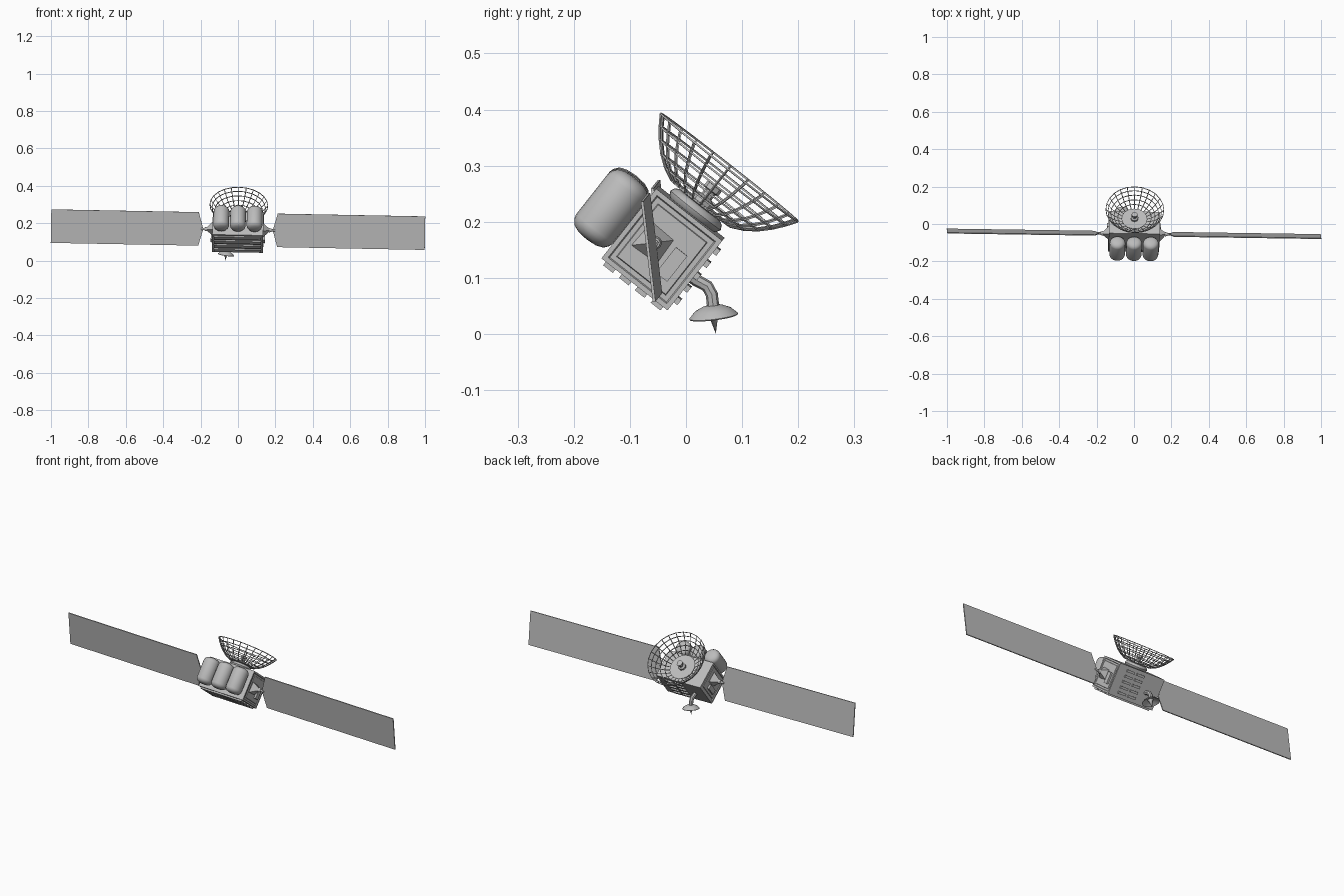
import bpy, bmesh, math
from mathutils import Matrix, Vector

cube = bpy.data.objects.get("Cube")
if cube:
    bpy.data.objects.remove(cube, do_unlink=True)

# One flat grey for the whole craft
grey = bpy.data.materials.new("plain grey")
grey.use_nodes = True
grey.diffuse_color = (0.5, 0.5, 0.5, 1)
bsdf = next(n for n in grey.node_tree.nodes if n.type == 'BSDF_PRINCIPLED')
bsdf.inputs["Base Color"].default_value = (0.5, 0.5, 0.5, 1)

# Craft frame: pitched forward and slightly rolled; local +z carries the big dish
CRAFT = (Matrix.Translation((0, -0.041, 0.153))
         @ Matrix.Rotation(math.radians(-38.2), 4, 'X')
         @ Matrix.Rotation(0.024, 4, 'Y'))
HINGE_Y, HINGE_Z = -0.017, 0.003
smooth_parts = []


def finish(name, bm, matrix=CRAFT, smooth=False):
    bmesh.ops.recalc_face_normals(bm, faces=bm.faces[:])
    mesh = bpy.data.meshes.new(name)
    bm.to_mesh(mesh)
    bm.free()
    mesh.materials.append(grey)
    obj = bpy.data.objects.new(name, mesh)
    obj.matrix_world = matrix
    bpy.context.collection.objects.link(obj)
    if smooth:
        smooth_parts.append(obj)
    return obj


def box(name, centre, half):
    bm = bmesh.new()
    bmesh.ops.create_cube(bm, size=2, matrix=Matrix.Translation(centre) @ Matrix.Diagonal((*half, 1)))
    return finish(name, bm)


def cone(name, matrix, r1, r2, depth, sides, smooth=False):
    bm = bmesh.new()
    bmesh.ops.create_cone(bm, cap_ends=True, segments=sides, radius1=r1, radius2=r2, depth=depth)
    return finish(name, bm, CRAFT @ matrix, smooth)


def lathe(name, profile, matrix, steps, smooth=True):
    """Revolve (radius, height) points around the z axis."""
    bm = bmesh.new()
    verts = [bm.verts.new((r, 0, z)) for r, z in profile]
    edges = [bm.edges.new(pair) for pair in zip(verts, verts[1:])]
    bmesh.ops.spin(bm, geom=verts + edges, cent=(0, 0, 0), axis=(0, 0, 1),
                   angle=2 * math.pi, steps=steps)
    bmesh.ops.remove_doubles(bm, verts=bm.verts[:], dist=1e-5)
    return finish(name, bm, matrix, smooth)


# Body with framed, recessed side faces
bm = bmesh.new()
bmesh.ops.create_cube(bm, size=2, matrix=Matrix.Diagonal((0.136, 0.075, 0.079, 1)))
bm.faces.ensure_lookup_table()
sides = [f for f in bm.faces if abs(f.normal.x) > 0.9]
for thickness, depth in ((0.012, 0), (0.003, -0.004), (0.012, 0), (0.002, 0.003)):
    bmesh.ops.inset_individual(bm, faces=sides, thickness=thickness, depth=depth)
finish("body", bm)

# Full-width ribs on the underside
for i in range(4):
    box(f"underside_rib_{i + 1}", (0, -0.054 + i * 0.036, -0.081), (0.126, 0.011, 0.006))

# Two columns of cooling slats on the rear face
for col, x in enumerate((0.005, 0.065)):
    for i in range(5):
        box(f"rear_slat_{col + 1}_{i + 1}", (x, 0.077, -0.056 + i * 0.028), (0.022, 0.006, 0.006))

# Three rounded tanks across the front
tank_profile = [(0, -0.070), (0.020, -0.068), (0.033, -0.063), (0.040, -0.054), (0.042, -0.046),
                (0.042, 0.046), (0.040, 0.054), (0.033, 0.063), (0.020, 0.068), (0, 0.070)]
for label, x in (("right", -0.089), ("middle", 0), ("left", 0.089)):
    lathe(f"{label}_tank", tank_profile, CRAFT @ Matrix.Translation((x, -0.117, 0)), 24)

# Side equipment, hinge and solar panel, mirrored left and right
for label, s in (("left", 1), ("right", -1)):
    hinge = Matrix.Translation((0, HINGE_Y, HINGE_Z))
    outward = Matrix.Rotation(s * math.pi / 2, 4, 'Y')
    box(f"{label}_side_box", (s * 0.136, 0.030, -0.010), (0.009, 0.013, 0.029))
    cone(f"{label}_hinge_pyramid",
         hinge @ Matrix.Translation((s * 0.150, 0, 0)) @ Matrix.Diagonal((1, 1, 1.25, 1))
         @ outward @ Matrix.Rotation(math.pi / 4, 4, 'Z'), 0.036, 0.006, 0.038, 4)
    cone(f"{label}_hinge_arm", hinge @ Matrix.Translation((s * 0.178, 0, 0)) @ outward,
         0.006, 0.006, 0.040, 12, True)
    cone(f"{label}_hinge_collar", hinge @ Matrix.Translation((s * 0.172, 0, 0)) @ outward,
         0.012, 0.009, 0.012, 12, True)
    # Panel outline with a pointed inner end
    bm = bmesh.new()
    outline = [(0.188, -0.008), (0.211, -0.090), (1.0, -0.090),
               (1.0, 0.090), (0.211, 0.090), (0.188, 0.008)]
    face = bm.faces.new([bm.verts.new((s * x, -0.0025, z)) for x, z in outline])
    out = bmesh.ops.extrude_face_region(bm, geom=[face])
    bmesh.ops.translate(bm, vec=(0, 0.005, 0),
                        verts=[v for v in out["geom"] if isinstance(v, bmesh.types.BMVert)])
    finish(f"{label}_solar_panel", bm, CRAFT @ hinge @ Matrix.Rotation(math.pi / 4, 4, 'X'))

# Main dish: rounded base, solid centre, open wire bowl and feed
dish = CRAFT @ Matrix.Translation((0, 0.004, 0))
lathe("dish_base", [(0, 0.077), (0.046, 0.077), (0.053, 0.081), (0.057, 0.089),
                    (0.053, 0.097), (0.046, 0.101), (0, 0.101)], dish, 32)
lathe("dish_centre", [(0, 0.099), (0.068, 0.103), (0.068, 0.107), (0, 0.104)], dish, 40)
rings = (0.067, 0.090, 0.110, 0.128, 0.143, 0.155)
bowl = lathe("dish_wire_bowl", [(r, 0.096 + 0.09 * (r / 0.155) ** 2.8) for r in rings],
             dish, 24, False)
wire = bowl.modifiers.new("wires", 'WIREFRAME')
wire.thickness = 0.0045
wire.use_boundary = True
lathe("dish_feed", [(0, 0.100), (0.020, 0.100), (0.020, 0.116), (0.011, 0.120), (0.011, 0.132),
                    (0.016, 0.134), (0.016, 0.144), (0, 0.146)], dish, 8, False)

# Small downward dish with a pointed feed
small = (Matrix.Translation((-0.064, 0.049, 0.034)) @ Matrix.Rotation(math.radians(7), 4, 'X')
         @ Matrix.Rotation(math.radians(8), 4, 'Y'))
lathe("small_dish", [(0, 0.018), (0.018, 0.016), (0.033, 0.009), (0.044, -0.002),
                     (0.043, -0.004), (0.032, 0.004), (0.014, 0.010), (0.009, 0.002),
                     (0, -0.0345)], small, 24)

# Bent arm from the rear face to the small dish
curve = bpy.data.curves.new("small_dish_arm", 'CURVE')
curve.dimensions = '3D'
curve.bevel_depth = 0.011
curve.bevel_resolution = 2
curve.use_fill_caps = True
path = [(-0.064, -0.005, 0.112), (-0.064, 0.018, 0.096), (-0.064, 0.038, 0.085),
        (-0.064, 0.046, 0.070), (-0.064, 0.049, 0.044)]
spline = curve.splines.new('POLY')
spline.points.add(len(path) - 1)
for point, co in zip(spline.points, path):
    point.co = (*co, 1)
curve.materials.append(grey)
arm = bpy.data.objects.new("small_dish_arm", curve)
bpy.context.collection.objects.link(arm)
bpy.ops.object.select_all(action='DESELECT')
arm.select_set(True)
bpy.context.view_layer.objects.active = arm
bpy.ops.object.convert(target='MESH')

# Smooth shading on the round parts
for obj in smooth_parts:
    obj.select_set(True)
bpy.ops.object.shade_smooth_by_angle(angle=math.radians(40))
bpy.ops.object.select_all(action='DESELECT')
